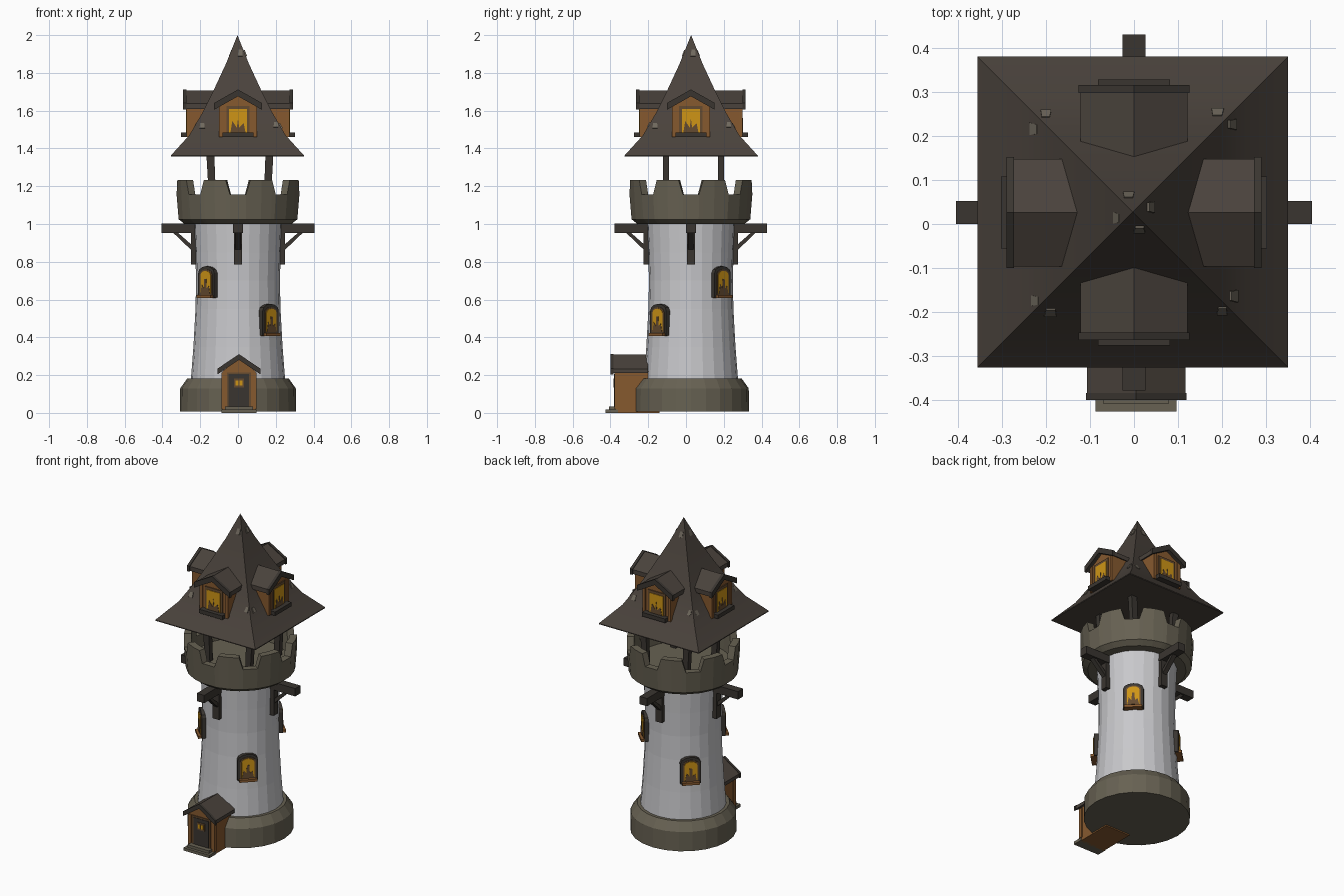
import bpy, bmesh, math
from mathutils import Matrix, Vector

if "Cube" in bpy.data.objects:
    bpy.data.objects.remove(bpy.data.objects["Cube"])


def material(name, r, g, b):
    m = bpy.data.materials.new(name)
    m.diffuse_color = (r, g, b, 1)
    m.use_nodes = True
    m.node_tree.nodes["Principled BSDF"].inputs["Base Color"].default_value = m.diffuse_color
    return m


PLASTER = material("white plaster", .58, .58, .60)
STONE = material("grey brown stone", .135, .12, .085)
ROOF = material("roof shingle", .068, .055, .045)
DARK = material("dark timber", .042, .036, .03)
WOOD = material("orange wood", .24, .10, .028)
GLASS = material("lit window yellow", .62, .30, .008)
BROWN = material("window brown", .13, .07, .03)
PATCH = material("worn shingle", .16, .14, .11)

CENTRE = Matrix.Translation((0, .026, 0))


def facing(deg):
    """Frame around the tower axis: local -y points outward."""
    return CENTRE @ Matrix.Rotation(math.radians(deg), 4, 'Z')


def build(name, verts, faces, mat, frame=Matrix()):
    bm = bmesh.new()
    vs = [bm.verts.new(frame @ Vector(v)) for v in verts]
    for f in faces:
        bm.faces.new([vs[i] for i in f])
    bmesh.ops.remove_doubles(bm, verts=bm.verts, dist=1e-5)
    bmesh.ops.recalc_face_normals(bm, faces=bm.faces)
    me = bpy.data.meshes.new(name)
    bm.to_mesh(me)
    bm.free()
    me.materials.append(mat)
    ob = bpy.data.objects.new(name, me)
    bpy.context.collection.objects.link(ob)
    return ob


def prism(name, pts, y0, y1, mat, frame=Matrix()):
    """Extrude an xz outline along y."""
    n = len(pts)
    verts = [(x, y, z) for y in (y0, y1) for x, z in pts]
    faces = [tuple(range(n)), tuple(range(n, 2 * n))]
    faces += [(i, (i + 1) % n, n + (i + 1) % n, n + i) for i in range(n)]
    return build(name, verts, faces, mat, frame)


def box(name, x0, x1, y0, y1, z0, z1, mat, frame=Matrix()):
    return prism(name, [(x0, z0), (x1, z0), (x1, z1), (x0, z1)], y0, y1, mat, frame)


def columns(name, cols, mat, frame=CENTRE):
    """Skin a closed ring of (angle in degrees, [(r, z)...]) columns."""
    n, k = len(cols), len(cols[0][1])
    verts = [(r * math.sin(math.radians(a)), -r * math.cos(math.radians(a)), z)
             for a, prof in cols for r, z in prof]
    faces = []
    for i in range(n):
        j = (i + 1) % n
        faces += [(i * k + p, j * k + p, j * k + p + 1, i * k + p + 1) for p in range(k - 1)]
    ob = build(name, verts, faces, mat, frame)
    bm = bmesh.new()
    bm.from_mesh(ob.data)
    bmesh.ops.dissolve_degenerate(bm, edges=bm.edges, dist=1e-5)
    bmesh.ops.recalc_face_normals(bm, faces=bm.faces)
    bm.to_mesh(ob.data)
    bm.free()
    return ob


def lathe(name, profile, mat, n=24):
    return columns(name, [(360 * i / n, profile) for i in range(n)], mat)


def gable_roof(name, half, eave, peak, thick, y0, y1, mat, frame):
    pts = [(-half, eave), (0, peak), (half, eave), (half, eave - thick),
           (0, peak - thick), (-half, eave - thick)]
    return prism(name, pts, y0, y1, mat, frame)


# Tower base and plaster shaft
lathe("stone_base", [(0, .008), (.308, .008), (.306, .13), (.268, .183), (0, .183)], STONE)
lathe("tower_shaft", [(0, .17), (.25, .17), (.236, .35), (.225, .55),
                      (.222, .7), (.226, .85), (.233, 1.01), (0, 1.01)], PLASTER)

# Crenellated crown with eight trapezoid notches
crown = []
for i in range(8):
    for a, top in ((-7.5, 1.157), (7.5, 1.157), (11.5, 1.232), (22.5, 1.232), (33.5, 1.232)):
        crown.append((45 * i + a, [(0, 1.0), (.285, 1.0), (.317, 1.025), (.328, top),
                                   (.285, top), (.275, 1.08), (0, 1.08)]))
columns("crown_parapet", crown, STONE)

# Posts carrying the roof
for sx in (-1, 1):
    for sy in (-1, 1):
        y = .04 + sy * .145
        x0, x1 = .01 + sx * .142, .01 + sx * .157
        prism("roof_post", [(x0 - .018, 1.07), (x0 + .018, 1.07), (x1 + .021, 1.38), (x1 - .021, 1.38)],
              y - .016, y + .016, DARK)

# Concave square spire
SPIRE = [(.353, 1.362), (.255, 1.47), (.185, 1.59), (.125, 1.71), (.06, 1.85), (0, 2.0)]
rt2 = math.sqrt(2)
ring = [(0, 1.357), (.353, 1.357)] + SPIRE
spire = columns("spire_roof", [(45 + 90 * i, [(r * rt2, z) for r, z in ring]) for i in range(4)],
                ROOF, Matrix.Translation((-.003, .027, 0)))
bpy.context.view_layer.objects.active = spire
spire.select_set(True)
bpy.ops.object.shade_smooth_by_angle(angle=math.radians(30))
spire.select_set(False)


def patch(x, seg, t, w, frame):
    """Thin worn shingle lying on one slope segment of the spire."""
    (r0, z0), (r1, z1) = SPIRE[seg], SPIRE[seg + 1]
    pts = []
    for dx, dt in ((-w, -.1), (w, -.1), (w * .8, .12), (-w * .7, .12)):
        r, z = r0 + (r1 - r0) * (t + dt), z0 + (z1 - z0) * (t + dt)
        pts += [(x + dx, -r - .003, z + .002), (x + dx, -r + .004, z - .003)]
    build("worn_shingle", pts, [(0, 2, 4, 6), (1, 3, 5, 7), (0, 2, 3, 1), (2, 4, 5, 3),
                                (4, 6, 7, 5), (6, 0, 1, 7)], PATCH, frame)


for side in range(4):
    f = facing(90 * side)
    patch(-.19, 1, .4, .014, f)
    patch(.2, 1, .45, .012, f)
    patch(.012, 4, .35, .013, f)

    # Dormer: house, roof, front barge board, window and sill
    house = [(-.097, 1.46), (.097, 1.46), (.1, 1.63), (0, 1.69), (-.1, 1.63)]
    prism("dormer_house", house, -.265, -.13, WOOD, f)
    gable_roof("dormer_roof", .122, 1.638, 1.708, .028, -.28, -.12, ROOF, f)
    gable_roof("dormer_barge_board", .126, 1.641, 1.712, .036, -.29, -.272, DARK, f)
    for s in (-1, 1):
        box("dormer_corner_board", s * .09 - .01, s * .09 + .01, -.272, -.255, 1.46, 1.63, WOOD, f)
    box("dormer_window_frame", -.062, .062, -.271, -.26, 1.475, 1.625, BROWN, f)
    box("dormer_glass", -.048, .048, -.274, -.268, 1.485, 1.608, GLASS, f)
    prism("dormer_curtain", [(-.04, 1.485), (.04, 1.485), (.03, 1.535), (.006, 1.51),
                             (0, 1.56), (-.006, 1.51), (-.03, 1.545)], -.276, -.272, BROWN, f)
    box("dormer_sill", -.082, .082, -.302, -.25, 1.46, 1.485, DARK, f)

    # Projecting beam with wall post and diagonal brace
    box("beam", -.026, .026, -.404, -.2, .952, 1.002, DARK, f)
    box("beam_wall_post", -.022, .022, -.25, -.21, .785, .96, DARK, f)
    brace = f @ Matrix.Rotation(math.radians(-90), 4, 'Z')
    prism("beam_brace", [(-.24, .855), (-.24, .885), (-.325, .96), (-.35, .96)],
          -.015, .015, DARK, f @ Matrix.Rotation(math.radians(90), 4, 'Z'))


def arch(half, z0, z1):
    """Outline with a shallow rounded head."""
    spring = z1 - half * .6
    return [(-half, z0), (half, z0)] + [
        (half * math.cos(math.pi * i / 6), spring + half * .6 * math.sin(math.pi * i / 6))
        for i in range(7)]


# Arched tower windows, alternating low and high on the diagonals
for deg, z, r in ((45, .41, .245), (225, .41, .245), (-45, .61, .238), (135, .61, .238)):
    f = facing(deg)
    prism("window_frame", arch(.06, z, z + .167), -r, -.18, DARK, f)
    prism("window_surround", arch(.046, z + .015, z + .15), -r - .003, -r + .004, BROWN, f)
    prism("window_glass", arch(.037, z + .022, z + .142), -r - .006, -r, GLASS, f)
    prism("window_curtain", [(-.034, z + .022), (.034, z + .022), (.026, z + .062), (.01, z + .05),
                             (.007, z + .1), (-.007, z + .1), (-.01, z + .05), (-.026, z + .07)],
          -r - .008, -r - .002, BROWN, f)
    box("window_sill", -.052, .052, -r - .02, -r + .02, z - .002, z + .014, WOOD, f)

# Entrance porch
P = Matrix.Translation((.005, 0, 0))
prism("porch_house", [(-.088, 0), (.088, 0), (.088, .22), (0, .285), (-.088, .22)],
      -.372, -.14, WOOD, P)
gable_roof("porch_roof", .112, .232, .308, .022, -.398, -.2, ROOF, P)
gable_roof("porch_barge_board", .114, .234, .311, .03, -.4, -.384, DARK, P)
for s in (-1, 1):
    box("porch_corner_board", s * .082 - .011, s * .082 + .011, -.379, -.355, .02, .215, WOOD, P)
box("door_frame", -.064, .064, -.377, -.37, .03, .215, BROWN, P)
box("door", -.054, .054, -.38, -.373, .03, .205, DARK, P)
box("door_window_frame", -.027, .027, -.383, -.376, .135, .182, BROWN, P)
for s in (-1, 1):
    box("door_window_glass", s * .011 - .008, s * .011 + .008, -.385, -.379, .145, .172, GLASS, P)
box("lower_step", -.092, .092, -.426, -.36, 0, .018, STONE, P)
box("upper_step", -.075, .075, -.408, -.36, .018, .035, STONE, P)
